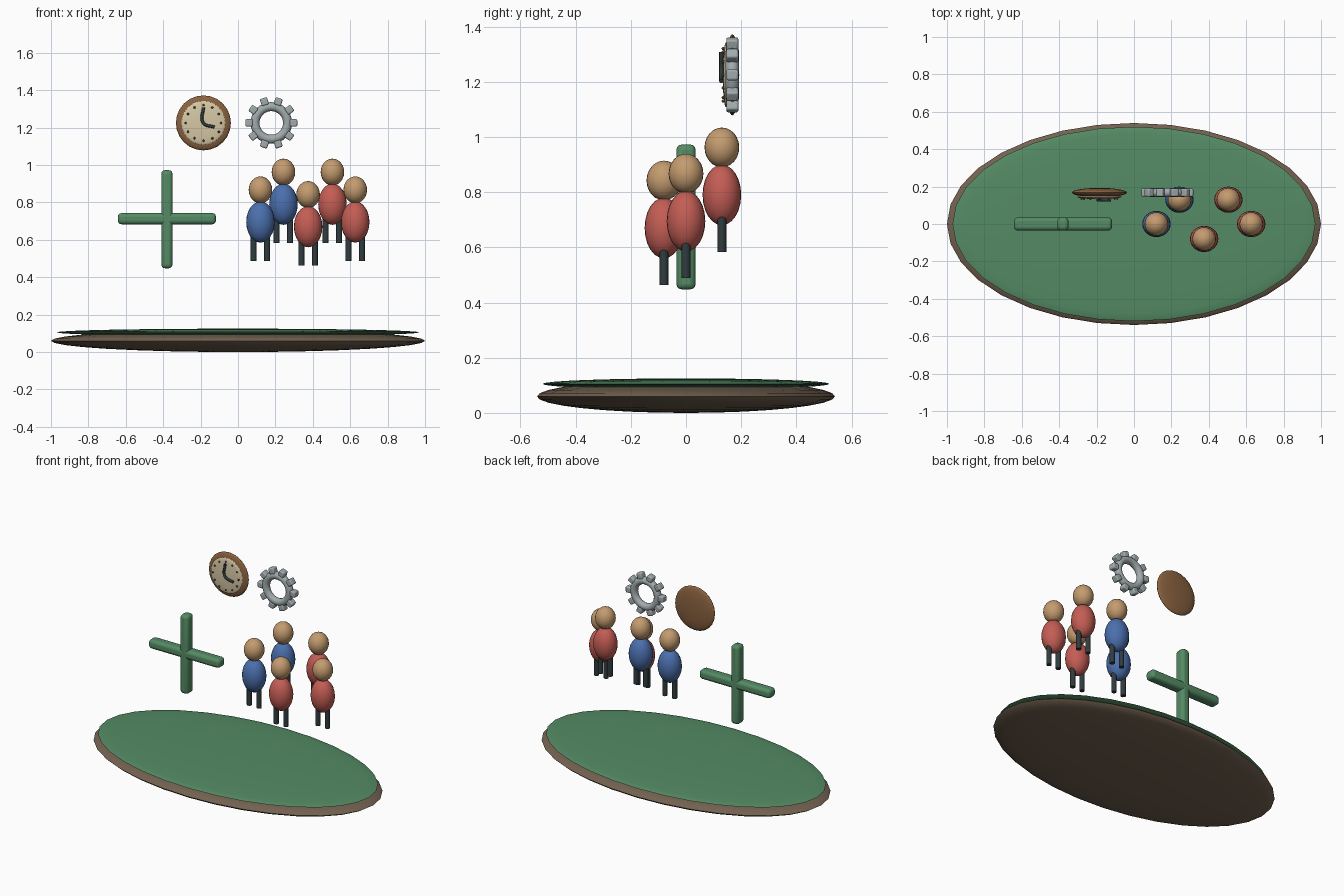
import bpy
from math import sin, cos, pi, radians

if "Cube" in bpy.data.objects:
    bpy.data.objects.remove(bpy.data.objects["Cube"])


def mat(name, r, g, b):
    m = bpy.data.materials.new(name)
    m.diffuse_color = (r, g, b, 1)
    m.use_nodes = True
    m.node_tree.nodes["Principled BSDF"].inputs["Base Color"].default_value = m.diffuse_color
    return m


GREEN = mat("green", 0.09, 0.26, 0.13)
EARTH = mat("earth", 0.17, 0.12, 0.08)
WOOD = mat("wood", 0.25, 0.12, 0.05)
CREAM = mat("cream", 0.68, 0.58, 0.38)
DARK = mat("dark", 0.03, 0.045, 0.05)
SKIN = mat("skin", 0.55, 0.33, 0.16)
RED = mat("red", 0.55, 0.11, 0.09)
BLUE = mat("blue", 0.07, 0.16, 0.42)
STEEL = mat("steel", 0.36, 0.41, 0.42)
MARK = mat("mark", 0.12, 0.06, 0.03)


def finish(name, material):
    ob = bpy.context.object
    ob.name = name
    ob.data.materials.append(material)
    bpy.ops.object.shade_smooth_by_angle(angle=radians(40))
    return ob


def ellipsoid(name, loc, radii, material, seg=32, rings=16, rot=(0, 0, 0)):
    bpy.ops.mesh.primitive_uv_sphere_add(segments=seg, ring_count=rings, radius=1,
                                         location=loc, rotation=rot)
    bpy.context.object.scale = radii
    bpy.ops.object.transform_apply(location=False, rotation=False, scale=True)
    return finish(name, material)


def rounded_box(name, loc, size, bevel, material, rot=(0, 0, 0)):
    bpy.ops.mesh.primitive_cube_add(size=1, location=loc, rotation=rot)
    bpy.context.object.scale = size
    bpy.ops.object.transform_apply(location=False, rotation=False, scale=True)
    ob = finish(name, material)
    b = ob.modifiers.new("round", 'BEVEL')
    b.width = bevel
    b.segments = 3
    return ob


# oval ground: earth underside and grass cap
ellipsoid("ground_base", (0, 0, 0.06), (1.0, 0.54, 0.06), EARTH)
ellipsoid("grass_top", (0, 0, 0.105), (0.97, 0.52, 0.02), GREEN)

# green cross
rounded_box("cross_upright", (-0.38, 0, 0.71), (0.06, 0.07, 0.525), 0.02, GREEN)
rounded_box("cross_bar", (-0.38, 0, 0.713), (0.525, 0.07, 0.06), 0.02, GREEN)


# group of people
def person(i, x, y, z, shirt):
    ellipsoid(f"body_{i}", (x, y, z), (0.076, 0.07, 0.11), shirt, 24, 12)
    ellipsoid(f"head_{i}", (x, y, z + 0.172), (0.063, 0.063, 0.072), SKIN, 24, 12)
    for side in (-1, 1):
        bpy.ops.mesh.primitive_cylinder_add(vertices=12, radius=0.016, depth=0.15,
                                            location=(x + side * 0.036, y, z - 0.132))
        finish(f"leg_{i}", DARK)


people = [(0.12, 0, 0.695, BLUE), (0.243, 0.13, 0.79, BLUE), (0.375, -0.08, 0.67, RED),
          (0.505, 0.13, 0.79, RED), (0.627, 0, 0.695, RED)]
for i, p in enumerate(people, 1):
    person(i, *p)

# clock: rim, face, hour dots
CX, CZ = -0.185, 1.225
lay = (pi / 2, 0, 0)
ellipsoid("clock_rim", (CX, 0.168, CZ), (0.147, 0.147, 0.025), WOOD, 24, 16, lay)
ellipsoid("clock_face", (CX, 0.145, CZ), (0.118, 0.118, 0.012), CREAM, 24, 16, lay)
for k in range(12):
    a = k * pi / 6
    ellipsoid("hour_dot", (CX + 0.095 * cos(a), 0.135, CZ + 0.095 * sin(a)),
              (0.006, 0.006, 0.006), MARK, 8, 6)

# clock hands as one bent tube
cu = bpy.data.curves.new("clock_hands", 'CURVE')
cu.dimensions = '3D'
cu.bevel_depth = 0.008
cu.bevel_resolution = 2
cu.use_fill_caps = True
sp = cu.splines.new('BEZIER')
sp.bezier_points.add(2)
for bp, (x, z) in zip(sp.bezier_points, [(-0.185, 1.308), (-0.186, 1.226), (-0.125, 1.202)]):
    bp.co = (x, 0.128, z)
    bp.handle_left_type = bp.handle_right_type = 'AUTO'
cu.materials.append(DARK)
bpy.context.collection.objects.link(bpy.data.objects.new("clock_hands", cu))

# gear: ring with ten teeth
GX = 0.178
bpy.ops.mesh.primitive_torus_add(major_radius=0.087, minor_radius=0.024, major_segments=32,
                                 minor_segments=12, location=(GX, 0.168, CZ), rotation=lay)
finish("gear_ring", STEEL)
for k in range(10):
    a = k * pi / 5
    rounded_box("gear_tooth", (GX + 0.119 * cos(a), 0.168, CZ + 0.119 * sin(a)),
                (0.04, 0.044, 0.04), 0.008, STEEL, (0, -a, 0))
